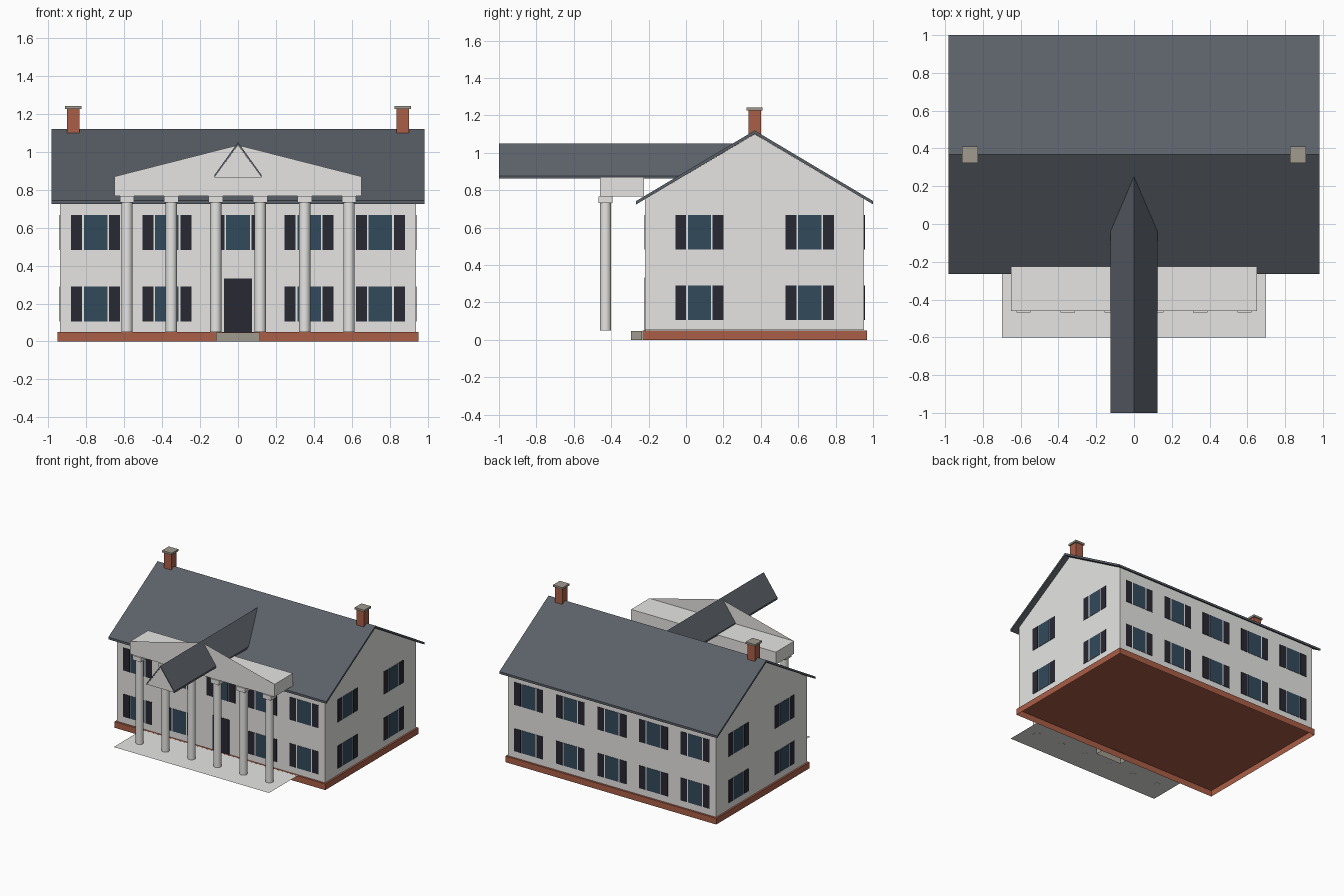
import bpy, bmesh, math
from mathutils import Vector, Matrix

if "Cube" in bpy.data.objects:
    bpy.data.objects.remove(bpy.data.objects["Cube"])


def material(name, rgb):
    m = bpy.data.materials.new(name)
    m.diffuse_color = (*rgb, 1)
    m.use_nodes = True
    m.node_tree.nodes["Principled BSDF"].inputs["Base Color"].default_value = m.diffuse_color
    return m


WALL = material("wall_white", (0.79, 0.785, 0.77))
TRIM = material("trim_white", (0.88, 0.88, 0.87))
ROOF = material("roof_slate", (0.104, 0.117, 0.138))
BRICK = material("brick_red", (0.40, 0.112, 0.062))
STONE = material("stone_grey", (0.35, 0.325, 0.275))
DARK = material("shutter_dark", (0.022, 0.021, 0.032))
GLASS = material("glass_blue", (0.032, 0.068, 0.105))


def finish(name, bm, mat, fix=True):
    if fix:
        bmesh.ops.recalc_face_normals(bm, faces=bm.faces[:])
    me = bpy.data.meshes.new(name)
    bm.to_mesh(me)
    bm.free()
    me.materials.append(mat)
    ob = bpy.data.objects.new(name, me)
    bpy.context.collection.objects.link(ob)
    return ob


def box(name, x0, x1, y0, y1, z0, z1, mat, turn=None, open_bottom=False):
    bm = bmesh.new()
    bmesh.ops.create_cube(bm, size=1)
    for v in bm.verts:
        v.co = Vector(((x0 + x1) / 2 + v.co.x * (x1 - x0),
                       (y0 + y1) / 2 + v.co.y * (y1 - y0),
                       (z0 + z1) / 2 + v.co.z * (z1 - z0)))
    if open_bottom:
        bm.normal_update()
        bmesh.ops.delete(bm, geom=[f for f in bm.faces if f.normal.z < -0.5],
                         context="FACES_ONLY")
    if turn:
        bm.transform(turn)
    return finish(name, bm, mat)


def sheet(name, points, mat):
    bm = bmesh.new()
    bm.faces.new([bm.verts.new(p) for p in points])
    return finish(name, bm, mat, fix=False)


def prism(name, profile, axis, a, b, mat):
    """Extrude a (across, z) profile along the x or y axis from a to b."""
    bm = bmesh.new()
    place = (lambda t, u, z: (t, u, z)) if axis == "x" else (lambda t, u, z: (u, t, z))
    face = bm.faces.new([bm.verts.new(place(a, u, z)) for u, z in profile])
    out = bmesh.ops.extrude_face_region(bm, geom=[face])
    shift = Vector(place(b - a, 0, 0))
    for v in out["geom"]:
        if isinstance(v, bmesh.types.BMVert):
            v.co += shift
    return finish(name, bm, mat)


def chevron(mid, half, ridge, eave, thick):
    """Cross-section of a thin two-slope roof."""
    return [(mid - half, eave), (mid, ridge), (mid + half, eave),
            (mid + half, eave - thick), (mid, ridge - thick), (mid - half, eave - thick)]


MID = 0.367            # depth centre of the house
HX, HY = 0.937, 0.586  # wall half sizes

# Brick base, walls with gables, main roof
box("brick_base", -0.95, 0.95, MID - 0.6, MID + 0.6, 0, 0.05, BRICK, open_bottom=True)
prism("house_walls", [(MID - HY, 0.051), (MID + HY, 0.051), (MID + HY, 0.752),
                      (MID, 1.1), (MID - HY, 0.752)], "x", -HX, HX, WALL)
prism("main_roof", chevron(MID, 0.633, 1.119, 0.742, 0.018), "x", -0.982, 0.982, ROOF)

# Chimneys
for side, s in (("left", -1), ("right", 1)):
    cx = s * 0.868
    box(side + "_chimney", cx - 0.034, cx + 0.034, MID - 0.034, MID + 0.034, 1.05, 1.226, BRICK)
    box(side + "_chimney_cap", cx - 0.043, cx + 0.043, MID - 0.043, MID + 0.043,
        1.226, 1.242, STONE)


# Windows with shutters, built facing -y then turned onto each wall
def window(name, turn, x, z):
    h = 0.0925
    box(name + "_frame", x - 0.072, x + 0.072, -0.0012, 0.001, z - h, z + h, TRIM, turn)
    box(name + "_glass", x - 0.062, x + 0.062, -0.0024, 0.001, z - h, z + h, GLASS, turn)
    for s in (-1, 1):
        c = x + s * 0.1
        box(name + "_shutter", c - 0.029, c + 0.029, -0.003, 0.001, z - h, z + h, DARK, turn)


def wall_frame(angle, dist):
    return (Matrix.Translation((0, MID, 0)) @ Matrix.Rotation(angle, 4, "Z")
            @ Matrix.Translation((0, -dist, 0)))


five = [-0.75, -0.375, 0, 0.375, 0.75]
two = [-0.295, 0.295]
for wall, angle, dist, spots in (("front", 0, HY, five), ("right", math.pi / 2, HX, two),
                                 ("back", math.pi, HY, five), ("left", -math.pi / 2, HX, two)):
    for z in (0.197, 0.574):
        for x in spots:
            if wall == "front" and x == 0 and z < 0.3:
                continue  # the door takes this place
            window(wall + "_window", wall_frame(angle, dist), x, z)

# Front door and step
box("front_door", -0.075, 0.075, -0.222, -0.217, 0.05, 0.333, DARK)
box("front_step", -0.117, 0.117, -0.295, -0.234, 0, 0.048, STONE, open_bottom=True)

# Porch floor, a flat sheet
sheet("porch_floor", ((-0.7, -0.6, 0.05), (0.7, -0.6, 0.05),
                      (0.7, -0.234, 0.05), (-0.7, -0.234, 0.05)), WALL)

# Porch columns and capitals
for i in range(6):
    x = (i - 2.5) * 0.234
    bm = bmesh.new()
    bmesh.ops.create_cone(bm, cap_ends=True, segments=20, radius1=0.03, radius2=0.03,
                          depth=0.682, matrix=Matrix.Translation((x, -0.43, 0.39)))
    col = finish("porch_column", bm, WALL)
    bpy.ops.object.select_all(action="DESELECT")
    col.select_set(True)
    bpy.context.view_layer.objects.active = col
    bpy.ops.object.shade_smooth_by_angle(angle=math.radians(40))
    box("column_capital", x - 0.038, x + 0.038, -0.468, -0.392, 0.731, 0.767, WALL)

# Beam over the columns with its flat triangular pediment
box("porch_beam", -0.652, 0.652, -0.46, -0.225, 0.767, 0.869, WALL)
sheet("pediment", ((-0.652, -0.46, 0.869), (0.652, -0.46, 0.869), (0, -0.46, 1.035)), WALL)

# Narrow ridge roof running front to back over the porch, closed at the front
prism("porch_roof", chevron(0, 0.125, 1.05, 0.876, 0.014), "y", -1.0, 0.3, ROOF)
sheet("porch_roof_gable", ((-0.123, -0.997, 0.865), (0.123, -0.997, 0.865),
                           (0, -0.997, 1.035)), WALL)
